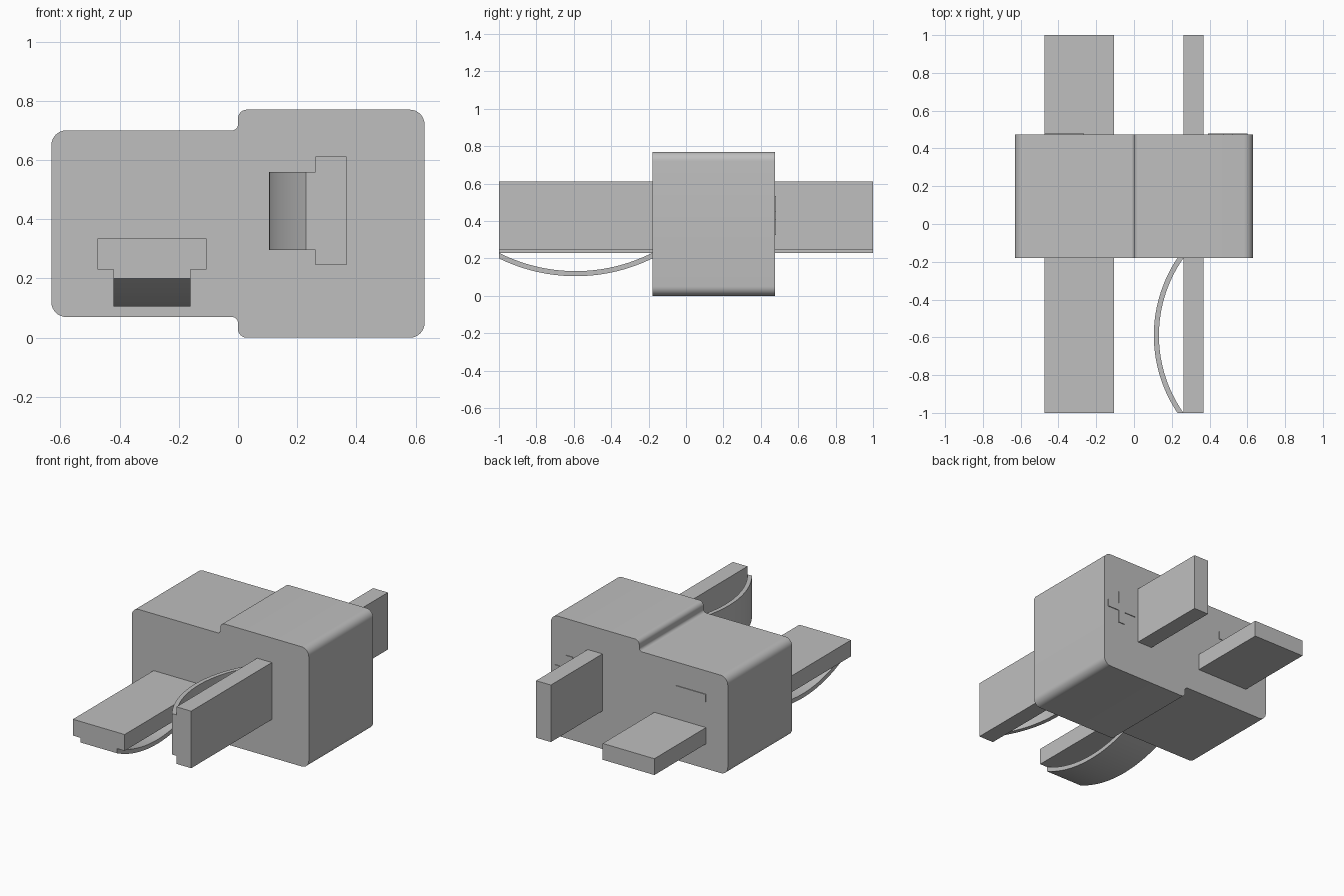
import bpy, math
from mathutils import Vector

cube = bpy.data.objects.get("Cube")
if cube:
    bpy.data.objects.remove(cube)

grey = bpy.data.materials.new("plain grey")
grey.use_nodes = True
COLOUR = (0.52, 0.52, 0.52, 1)
grey.diffuse_color = COLOUR
grey.node_tree.nodes["Principled BSDF"].inputs["Base Color"].default_value = COLOUR

FRONT, BACK = -0.18, 0.475   # faces of the body
TIP = -1.0                   # front ends of the blades


def prism(name, profile, start, end, place):
    """Extrude a 2D profile from start to end; place maps (u, v, depth) to x, y, z."""
    n = len(profile)
    verts = [place(u, v, d) for d in (start, end) for u, v in profile]
    faces = [list(range(n)), list(range(2 * n - 1, n - 1, -1))]
    faces += [[i, i + n, (i + 1) % n + n, (i + 1) % n] for i in range(n)]
    mesh = bpy.data.meshes.new(name)
    mesh.from_pydata(verts, [], faces)
    mesh.materials.append(grey)
    obj = bpy.data.objects.new(name, mesh)
    bpy.context.collection.objects.link(obj)
    bpy.context.view_layer.objects.active = obj
    bpy.ops.object.select_all(action='DESELECT')
    obj.select_set(True)
    # consistent outward normals
    bpy.ops.object.mode_set(mode='EDIT')
    bpy.ops.mesh.select_all(action='SELECT')
    bpy.ops.mesh.normals_make_consistent(inside=False)
    bpy.ops.object.mode_set(mode='OBJECT')
    bpy.ops.object.shade_smooth_by_angle(angle=math.radians(30))
    return obj


def along_y(u, v, d):
    return (u, d, v)


def along_x(u, v, d):
    return (d, u, v)


def along_z(u, v, d):
    return (v, u, d)


def box(name, x0, x1, y0, y1, z0, z1):
    return prism(name, [(x0, z0), (x1, z0), (x1, z1), (x0, z1)], y0, y1, along_y)


def rounded(corners, steps=8):
    """Replace every (u, v, radius) right-angle corner with an arc."""
    out = []
    for i, (u, v, r) in enumerate(corners):
        p = Vector((u, v))
        a = (Vector(corners[i - 1][:2]) - p).normalized()
        b = (Vector(corners[(i + 1) % len(corners)][:2]) - p).normalized()
        c = p + (a + b) * r
        for k in range(steps + 1):
            t = math.pi / 2 * k / steps
            out.append(tuple(c - b * r * math.cos(t) - a * r * math.sin(t)))
    return out


def arc(end, middle, steps=32):
    """Circular bow between the blade tip and the body front."""
    half, mid_y, sag = (FRONT - TIP) / 2, (FRONT + TIP) / 2, end - middle
    radius = (half * half + sag * sag) / (2 * sag)
    ys = [-half + 2 * half * k / steps for k in range(steps + 1)]
    return [(mid_y + y, middle + radius - math.sqrt(radius ** 2 - y * y)) for y in ys]


def spring(name, outer_end, inner_end, start, end, place):
    profile = arc(outer_end, 0.105) + arc(inner_end, 0.132)[::-1]
    return prism(name, profile, start, end, place)


# Body: two joined rounded blocks, the left one taller
body_outline = rounded([
    (-0.63, 0.07, 0.05), (0, 0.07, 0.02), (0, 0, 0.03), (0.63, 0, 0.05),
    (0.63, 0.77, 0.05), (0, 0.77, 0.03), (0, 0.70, 0.02), (-0.63, 0.70, 0.05)])
prism("body", body_outline, FRONT, BACK, along_y)

# Contact blades on both sides of the body
for side, y0, y1 in (("front", TIP, FRONT), ("back", BACK, 1.0)):
    box("flat_blade_" + side, -0.475, -0.107, y0, y1, 0.23, 0.335)
    box("upright_blade_" + side, 0.262, 0.367, y0, y1, 0.245, 0.612)

# Bowed springs beside the front blades
spring("flat_blade_spring", 0.20, 0.23, -0.42, -0.16, along_x)
spring("upright_blade_spring", 0.23, 0.262, 0.297, 0.56, along_z)

# Thin raised bars on the back face
RAISED = BACK + 0.005
box("raised_bar_right", -0.475, -0.265, BACK, RAISED, 0.50, 0.55)
cross = []
w, a, cx, cz = 0.024, 0.105, 0.497, 0.43
for k in range(4):   # one arm per quarter turn
    s, c = (0, 1, 0, -1)[k], (1, 0, -1, 0)[k]
    for u, v in ((a, -w), (a, w), (w, w)):
        cross.append((cx + u * c - v * s, cz + u * s + v * c))
prism("raised_cross_left", cross, BACK, RAISED, along_y)
